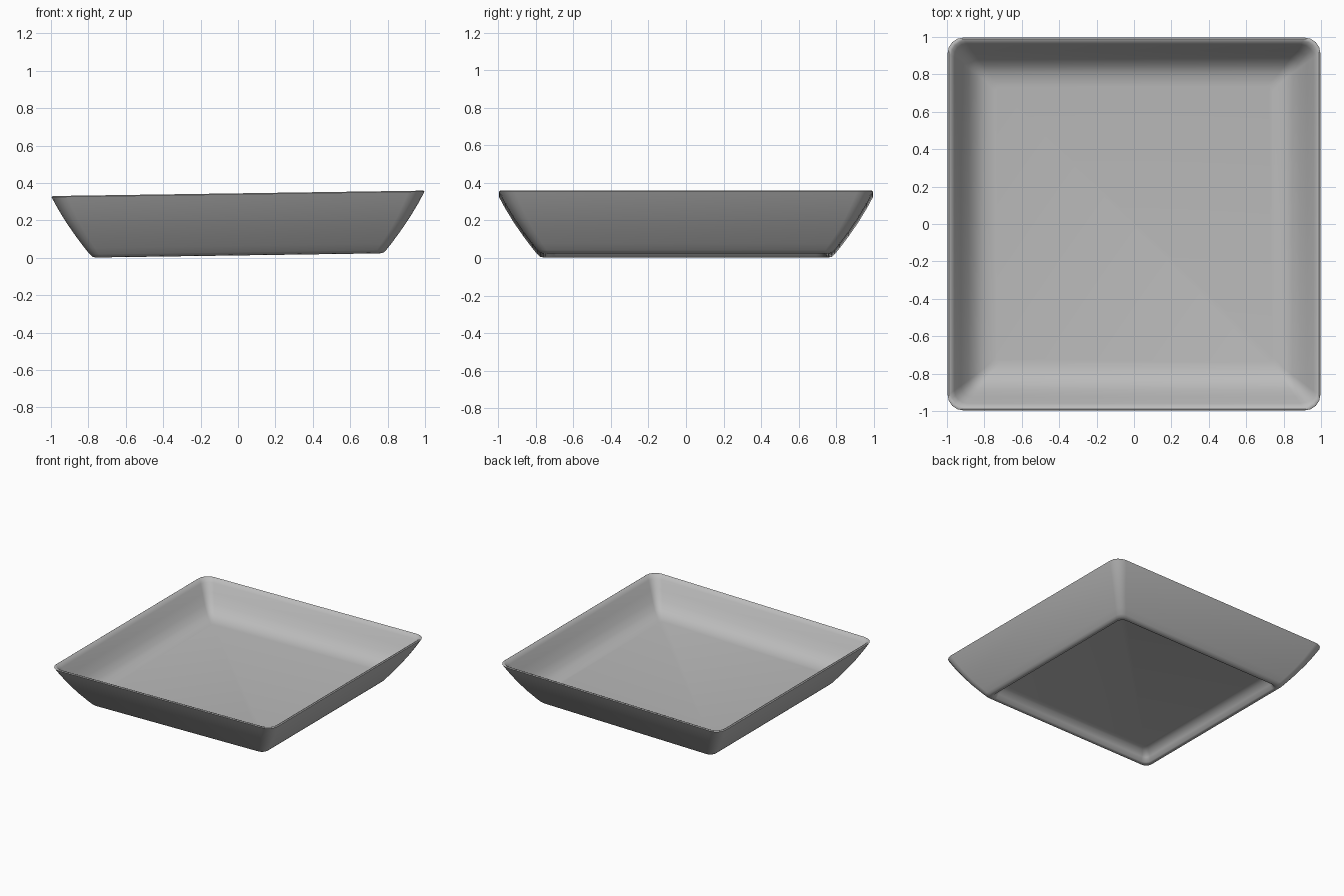
import bpy, bmesh, math

cube = bpy.data.objects.get("Cube")
if cube:
    bpy.data.objects.remove(cube, do_unlink=True)

glaze = bpy.data.materials.new("grey glaze")
glaze.use_nodes = True
colour = (0.5, 0.5, 0.5, 1)
glaze.diffuse_color = colour
glaze.node_tree.nodes["Principled BSDF"].inputs["Base Color"].default_value = colour

TILT = 0.0145  # the dish leans slightly along x
CORNER_STEPS = 4


def rounded_square(bm, half, radius, z):
    """One ring of the dish, running round the four soft corners."""
    ring = []
    for corner in range(4):
        mid = math.radians(45 + 90 * corner)
        cx = math.copysign(half - radius, math.cos(mid))
        cy = math.copysign(half - radius, math.sin(mid))
        for step in range(CORNER_STEPS + 1):
            a = math.radians(90 * (corner + step / CORNER_STEPS))
            x, y = cx + radius * math.cos(a), cy + radius * math.sin(a)
            ring.append(bm.verts.new((x, y, z + TILT * x)))
    return ring


# Profile of half width, corner radius and height: underside, wall, rim, floor
profile = [
    (0.66, 0.03, 0.092), (0.70, 0.03, 0.084), (0.73, 0.04, 0.05),
    (0.745, 0.05, 0.018), (0.76, 0.05, 0.013), (0.778, 0.05, 0.017),
    (0.792, 0.05, 0.03), (0.82, 0.055, 0.065),
    (0.865, 0.06, 0.125), (0.92, 0.07, 0.205), (0.965, 0.08, 0.28),
    (0.993, 0.085, 0.332), (0.997, 0.085, 0.34), (0.99, 0.08, 0.345),
    (0.978, 0.075, 0.341), (0.96, 0.07, 0.315), (0.925, 0.06, 0.25),
    (0.885, 0.05, 0.185), (0.845, 0.04, 0.138), (0.80, 0.03, 0.112),
    (0.74, 0.03, 0.102),
]

bm = bmesh.new()
rings = [rounded_square(bm, *p) for p in profile]
for low, high in zip(rings, rings[1:]):
    for i in range(len(low)):
        j = (i + 1) % len(low)
        bm.faces.new((low[i], low[j], high[j], high[i]))
bm.faces.new(rings[0][::-1])
bm.faces.new(rings[-1])
bmesh.ops.recalc_face_normals(bm, faces=bm.faces)

mesh = bpy.data.meshes.new("square_dish")
bm.to_mesh(mesh)
bm.free()
mesh.materials.append(glaze)
dish = bpy.data.objects.new("square_dish", mesh)
bpy.context.collection.objects.link(dish)
bpy.context.view_layer.objects.active = dish
dish.select_set(True)
bpy.ops.object.shade_smooth_by_angle(angle=math.radians(50))
